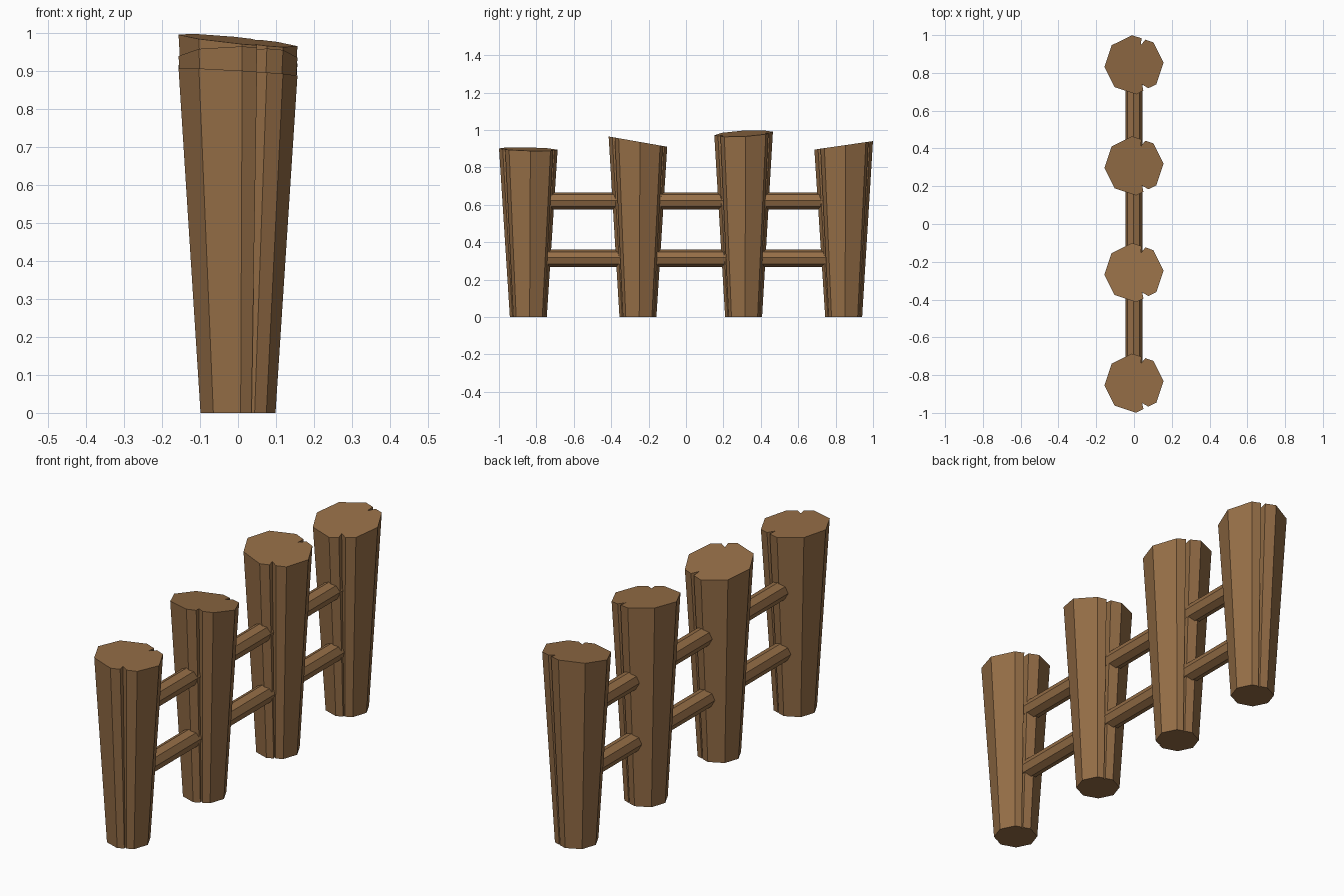
import bpy, bmesh, math
from mathutils import Vector

if "Cube" in bpy.data.objects:
    bpy.data.objects.remove(bpy.data.objects["Cube"])

wood = bpy.data.materials.new("brown_wood")
wood.diffuse_color = (0.30, 0.155, 0.062, 1)
wood.use_nodes = True
wood.node_tree.nodes["Principled BSDF"].inputs["Base Color"].default_value = wood.diffuse_color

R_TOP, R_BOT = 0.157, 0.099
TURN = math.radians(4)


def octagon(r):
    return [Vector((r * math.cos(TURN + k * math.pi / 4),
                    r * math.sin(TURN + k * math.pi / 4))) for k in range(8)]


def loft(name, ring_a, ring_b):
    """Closed flat-sided solid between two matching rings."""
    bm = bmesh.new()
    a = [bm.verts.new(p) for p in ring_a]
    b = [bm.verts.new(p) for p in ring_b]
    n = len(a)
    for i in range(n):
        j = (i + 1) % n
        bm.faces.new((a[i], a[j], b[j], b[i]))
    bm.faces.new(a[::-1])
    bm.faces.new(b)
    bmesh.ops.recalc_face_normals(bm, faces=bm.faces)
    mesh = bpy.data.meshes.new(name)
    bm.to_mesh(mesh)
    bm.free()
    mesh.materials.append(wood)
    obj = bpy.data.objects.new(name, mesh)
    bpy.context.collection.objects.link(obj)
    return obj


# Split-log outline: octagon with a drying crack on the back and the front
CRACKS = {1: [(0.06, 0.133), (0.036, 0.103), (0.04, 0.14)],
          6: [(0.05, -0.137), (0.043, -0.105), (0.076, -0.124)]}


def log_outline(r, crack_width):
    out = []
    for k, p in enumerate(octagon(r)):
        out.append(p)
        if k in CRACKS:
            pts = [Vector(c) * (r / R_TOP) for c in CRACKS[k]]
            mid = (pts[0] + pts[2]) / 2
            out += [mid + (q - mid) * crack_width for q in pts]
    return out


# Posts: y centre, top height, top slope along x, top slope along y
POSTS = [(-0.843, 0.898, -0.06, -0.025),
         (-0.257, 0.938, 0.0, -0.175),
         (0.308, 0.981, -0.10, 0.055),
         (0.843, 0.918, 0.0, 0.145)]
for i, (yc, h, sx, sy) in enumerate(POSTS):
    bottom = [(p.x, p.y + yc, 0) for p in log_outline(R_BOT, 0.5)]
    top = [(p.x, p.y + yc, h + sx * p.x + sy * p.y)
           for p in log_outline(R_TOP, 1.0)]
    loft(f"post_{i + 1}", bottom, top)

# Two horizontal rails running through the posts
for name, z in (("lower_rail", 0.314), ("upper_rail", 0.62)):
    ring = octagon(0.046)
    loft(name, [(p.x, -0.82, z + p.y) for p in ring],
         [(p.x, 0.82, z + p.y) for p in ring])
